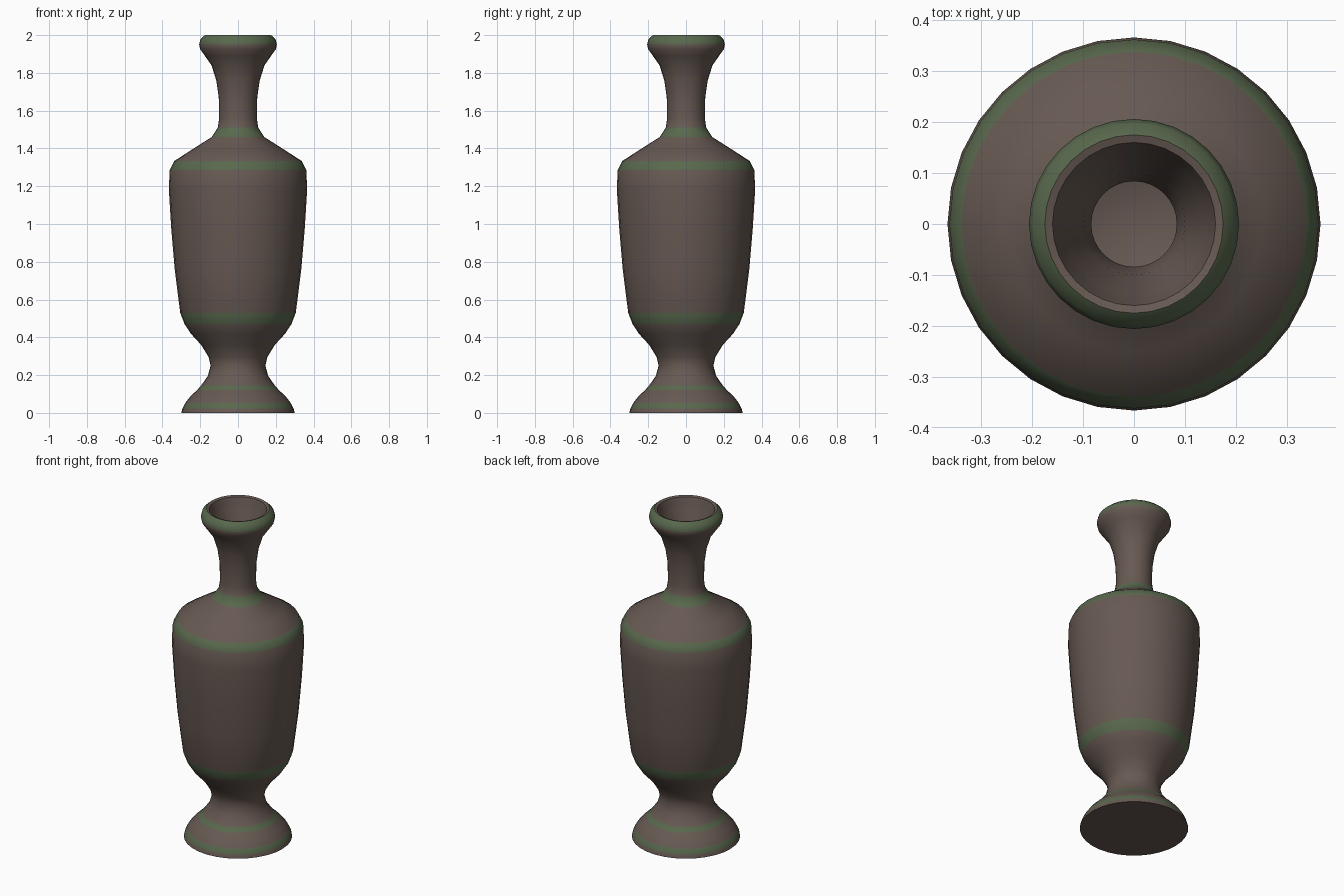
import bpy, bmesh, math

if "Cube" in bpy.data.objects:
    bpy.data.objects.remove(bpy.data.objects["Cube"])

SIDES = 32

# outer and inner profile: radius, height, 1 = green band from this point to the next
PROFILE = [
    (0.30, 0.0, 0), (0.295, 0.022, 1), (0.28, 0.052, 0), (0.25, 0.09, 0),
    (0.217, 0.12, 1), (0.195, 0.145, 0), (0.16, 0.195, 0), (0.145, 0.25, 0),
    (0.155, 0.295, 0), (0.195, 0.36, 0), (0.25, 0.42, 0), (0.283, 0.47, 1),
    (0.306, 0.53, 0), (0.335, 0.76, 0), (0.353, 0.97, 0), (0.366, 1.18, 0),
    (0.362, 1.285, 1), (0.338, 1.333, 0), (0.25, 1.39, 0), (0.14, 1.46, 1),
    (0.107, 1.51, 0), (0.10, 1.56, 0), (0.102, 1.67, 0), (0.115, 1.76, 0),
    (0.14, 1.84, 0), (0.175, 1.89, 0), (0.20, 1.925, 0), (0.206, 1.95, 1),
    (0.198, 1.98, 1), (0.175, 2.0, 0), (0.16, 1.995, 0), (0.15, 1.96, 0),
    (0.14, 1.92, 0), (0.10, 1.82, 0), (0.084, 1.72, 0), (0.084, 1.49, 0),
    (0.31, 1.30, 0), (0.31, 1.10, 0), (0.26, 0.55, 0), (0.12, 0.42, 0),
]


def material(name, color):
    m = bpy.data.materials.new(name)
    m.diffuse_color = (*color, 1)
    m.use_nodes = True
    m.node_tree.nodes["Principled BSDF"].inputs["Base Color"].default_value = m.diffuse_color
    return m


# lathe the profile
bm = bmesh.new()
rings = [[bm.verts.new((r * math.cos(2 * math.pi * i / SIDES),
                        r * math.sin(2 * math.pi * i / SIDES), z))
          for i in range(SIDES)] for r, z, _ in PROFILE]
for k in range(len(rings) - 1):
    a, b = rings[k], rings[k + 1]
    for i in range(SIDES):
        j = (i + 1) % SIDES
        f = bm.faces.new((a[i], a[j], b[j], b[i]))
        f.material_index = PROFILE[k][2]

# underside and inner floor
bm.faces.new(rings[0][::-1])
bm.faces.new(rings[-1])

mesh = bpy.data.meshes.new("vase")
bm.to_mesh(mesh)
bm.free()
mesh.materials.append(material("brown_clay", (0.135, 0.10, 0.085)))
mesh.materials.append(material("green_band", (0.10, 0.14, 0.075)))

vase = bpy.data.objects.new("vase", mesh)
bpy.context.collection.objects.link(vase)
bpy.context.view_layer.objects.active = vase
vase.select_set(True)
bpy.ops.object.shade_smooth_by_angle(angle=math.radians(50))
